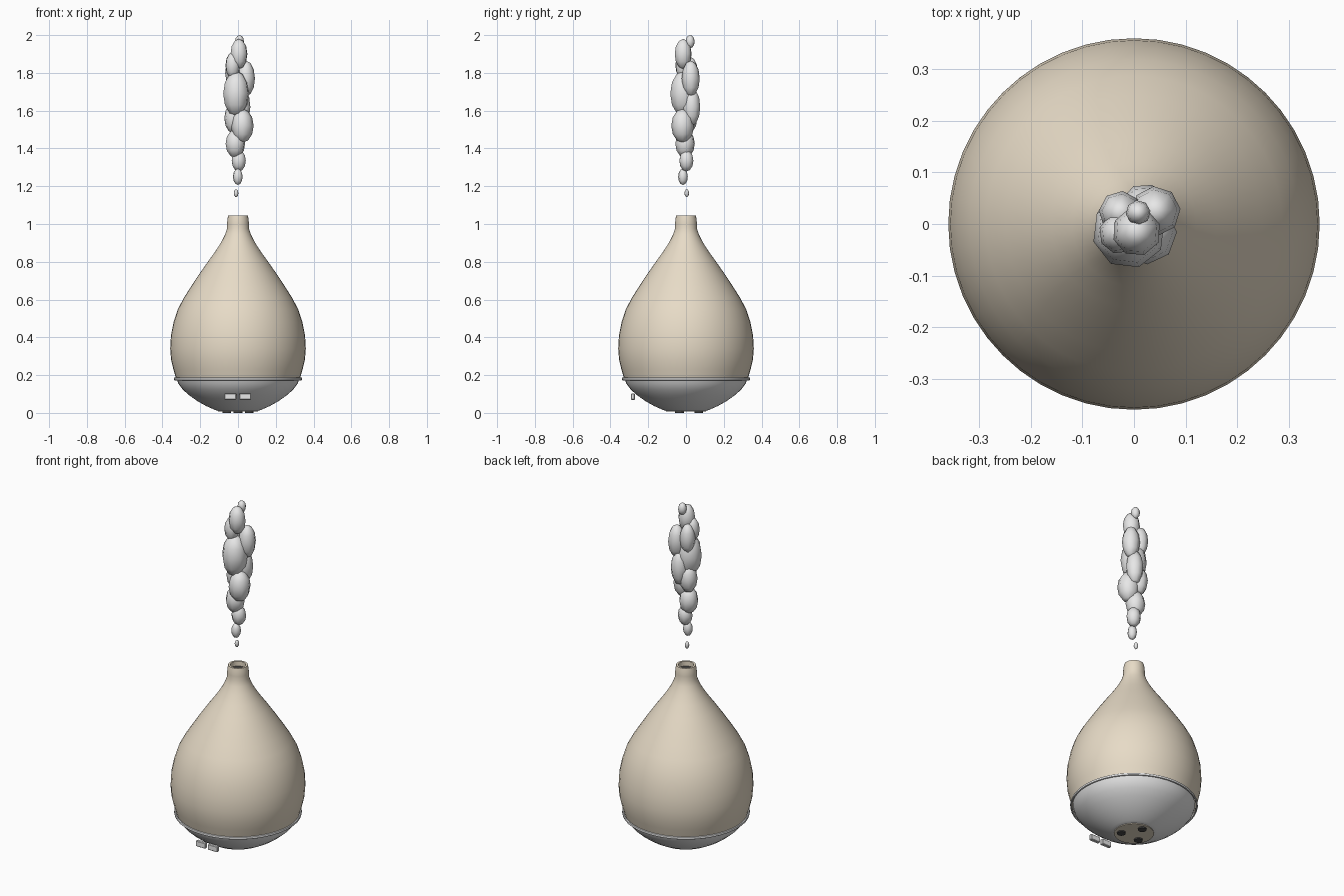
import bpy, bmesh, math

if "Cube" in bpy.data.objects:
    bpy.data.objects.remove(bpy.data.objects["Cube"])


def material(name, rgb):
    m = bpy.data.materials.new(name)
    m.diffuse_color = (*rgb, 1)
    m.use_nodes = True
    m.node_tree.nodes["Principled BSDF"].inputs["Base Color"].default_value = m.diffuse_color
    return m


CREAM = material("cream", (0.80, 0.71, 0.57))
WHITE = material("light_grey", (0.80, 0.80, 0.80))
DARK = material("dark_grey", (0.06, 0.06, 0.06))


def finish(name, bm, mat, smooth=None):
    bmesh.ops.recalc_face_normals(bm, faces=bm.faces[:])
    me = bpy.data.meshes.new(name)
    bm.to_mesh(me)
    bm.free()
    ob = bpy.data.objects.new(name, me)
    bpy.context.collection.objects.link(ob)
    me.materials.append(mat)
    if smooth is not None:
        bpy.ops.object.select_all(action='DESELECT')
        ob.select_set(True)
        bpy.context.view_layer.objects.active = ob
        bpy.ops.object.shade_smooth_by_angle(angle=math.radians(smooth))
    return ob


def lathe(name, profile, mat, closed=False, segments=48):
    """Spin (radius, height) points about the z axis."""
    bm = bmesh.new()
    vs = [bm.verts.new((r, 0, z)) for r, z in profile]
    es = [bm.edges.new(p) for p in zip(vs, vs[1:])]
    if closed:
        es.append(bm.edges.new((vs[-1], vs[0])))
    bmesh.ops.spin(bm, geom=vs + es, axis=(0, 0, 1), cent=(0, 0, 0),
                   angle=math.tau, steps=segments, use_duplicate=False)
    bmesh.ops.remove_doubles(bm, verts=bm.verts[:], dist=0.0001)
    return finish(name, bm, mat, 40)


def disc(name, radius, z0, z1, mat, x=0, y=0, segments=32):
    bm = bmesh.new()
    bmesh.ops.create_cone(bm, cap_ends=True, segments=segments, radius1=radius,
                          radius2=radius, depth=z1 - z0)
    bmesh.ops.translate(bm, vec=(x, y, (z0 + z1) / 2), verts=bm.verts[:])
    return finish(name, bm, mat, 40)


# Teardrop vessel with a flared neck, rolled over into the mouth
lathe("vessel", [(0.328, 0.182), (0.342, 0.23), (0.354, 0.28), (0.359, 0.34),
                 (0.355, 0.41), (0.341, 0.48), (0.318, 0.55), (0.286, 0.61),
                 (0.248, 0.67), (0.205, 0.735), (0.160, 0.80), (0.120, 0.855),
                 (0.088, 0.905), (0.068, 0.945), (0.058, 0.975), (0.058, 1.00),
                 (0.056, 1.025), (0.052, 1.044), (0.041, 1.044), (0.041, 1.005)], CREAM)
disc("mouth_inside", 0.042, 1.006, 1.016, DARK)

# Bowl-shaped base
lathe("base", [(0.326, 0.182), (0.316, 0.155), (0.292, 0.123), (0.258, 0.093),
               (0.216, 0.063), (0.168, 0.036), (0.125, 0.017), (0.104, 0.010),
               (0.0, 0.010)], WHITE)

# Rim between vessel and base
lathe("rim_ring", [(0.334 + 0.006 * math.cos(a * math.tau / 8),
                    0.180 + 0.008 * math.sin(a * math.tau / 8)) for a in range(8)],
      WHITE, closed=True)

# Underside plate and feet
disc("bottom_plate", 0.106, 0.007, 0.012, CREAM)
for i, deg in enumerate((90, 210, 330)):
    a = math.radians(deg)
    disc(f"foot_{i}", 0.023, 0.0, 0.02, DARK,
         0.068 * math.cos(a), 0.068 * math.sin(a), 16)

# Two front buttons
for i, x in enumerate((-0.040, 0.038)):
    bm = bmesh.new()
    bmesh.ops.create_cube(bm, size=1)
    bmesh.ops.scale(bm, vec=(0.062, 0.02, 0.033), verts=bm.verts[:])
    bmesh.ops.bevel(bm, geom=bm.edges[:], offset=0.003, segments=1, affect='EDGES')
    bmesh.ops.translate(bm, vec=(x, -0.281, 0.086), verts=bm.verts[:])
    finish(f"button_{i}", bm, WHITE)

# Vapour column: x, y, z, radius, half height
PUFFS = [(-0.01, 0.004, 1.163, 0.012, 0.021),
         (-0.001, -0.016, 1.25, 0.026, 0.043),
         (0.004, 0.002, 1.335, 0.040, 0.057),
         (-0.014, -0.005, 1.425, 0.053, 0.075),
         (0.023, -0.018, 1.52, 0.060, 0.09),
         (-0.025, 0.012, 1.56, 0.048, 0.08),
         (0.020, 0.030, 1.62, 0.048, 0.10),
         (-0.010, -0.015, 1.69, 0.071, 0.12),
         (0.042, 0.025, 1.77, 0.048, 0.095),
         (-0.026, 0.022, 1.80, 0.042, 0.085),
         (-0.028, -0.018, 1.84, 0.040, 0.07),
         (0.005, -0.015, 1.90, 0.047, 0.08),
         (0.008, 0.022, 1.965, 0.024, 0.035)]
for i, (x, y, z, r, h) in enumerate(PUFFS):
    bm = bmesh.new()
    bmesh.ops.create_uvsphere(bm, u_segments=8, v_segments=6, radius=1)
    for v in bm.verts:
        a = i * 0.6
        px, py = v.co.x, v.co.y
        v.co = (x + r * (px * math.cos(a) - py * math.sin(a)),
                y + r * (px * math.sin(a) + py * math.cos(a)), z + h * v.co.z)
    finish(f"vapour_puff_{i}", bm, WHITE, 80)
